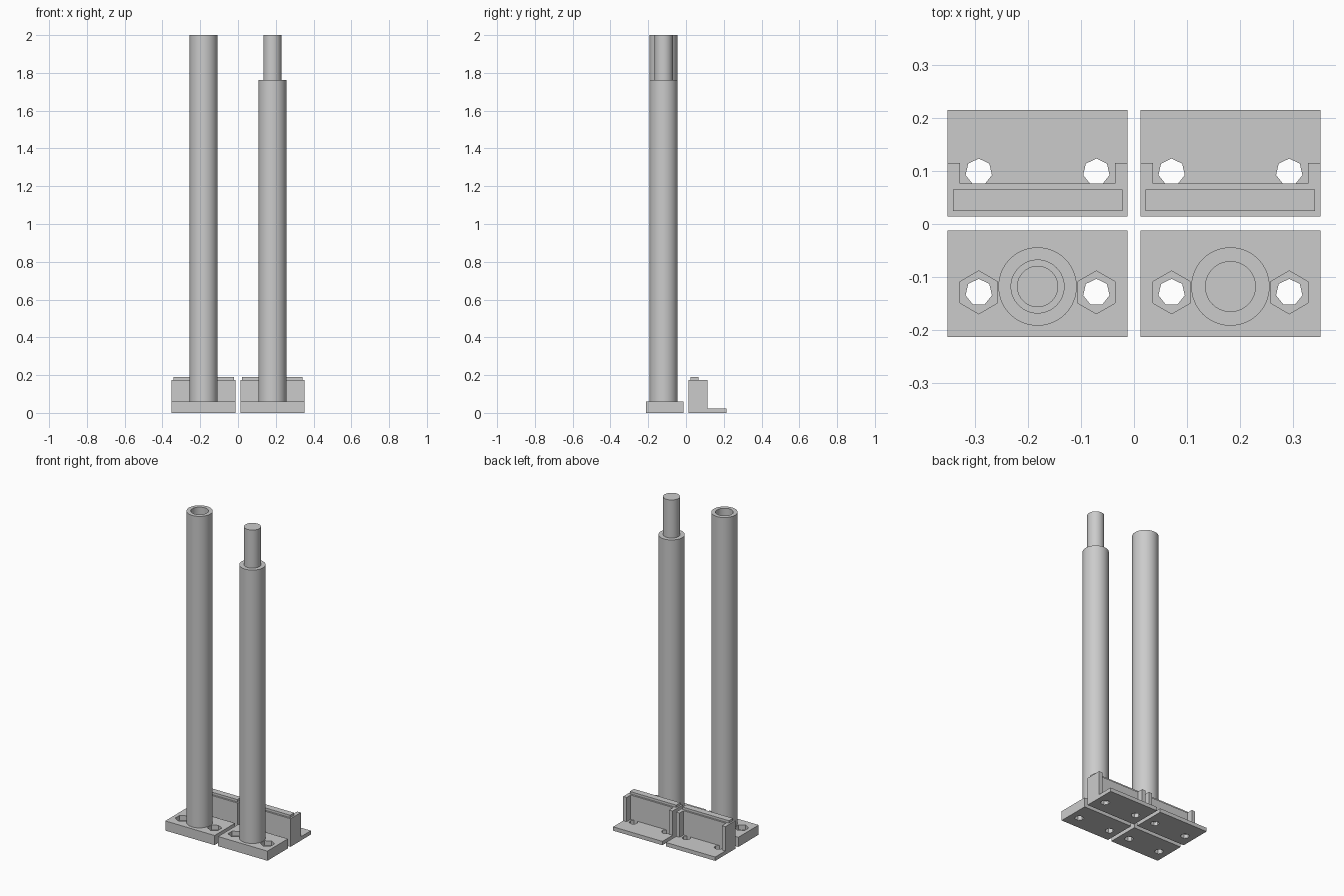
import bpy, bmesh, math

if "Cube" in bpy.data.objects:
    bpy.data.objects.remove(bpy.data.objects["Cube"])

grey = bpy.data.materials.new("plain_grey")
grey.diffuse_color = (0.6, 0.6, 0.6, 1)
grey.use_nodes = True
grey.node_tree.nodes["Principled BSDF"].inputs["Base Color"].default_value = grey.diffuse_color


def finish(bm, name):
    bmesh.ops.recalc_face_normals(bm, faces=bm.faces)
    me = bpy.data.meshes.new(name)
    bm.to_mesh(me)
    bm.free()
    me.materials.append(grey)
    ob = bpy.data.objects.new(name, me)
    bpy.context.collection.objects.link(ob)
    return ob


def prism(name, pts, z0, z1):
    """Extrude a flat outline from z0 to z1."""
    bm = bmesh.new()
    face = bm.faces.new([bm.verts.new((x, y, z0)) for x, y in pts])
    ext = bmesh.ops.extrude_face_region(bm, geom=[face])
    for v in ext["geom"]:
        if isinstance(v, bmesh.types.BMVert):
            v.co.z = z1
    return finish(bm, name)


def rect(x0, x1, y0, y1):
    return [(x0, y0), (x1, y0), (x1, y1), (x0, y1)]


def ngon(cx, cy, r, n):
    """Regular outline with one corner pointing to +y."""
    return [(cx + r * math.sin(2 * math.pi * i / n),
             cy + r * math.cos(2 * math.pi * i / n)) for i in range(n)]


def cut(ob, cutter):
    cutter.hide_render = True
    m = ob.modifiers.new("cut", "BOOLEAN")
    m.operation, m.solver, m.object = "DIFFERENCE", "EXACT", cutter
    bpy.context.view_layer.objects.active = ob
    bpy.ops.object.modifier_apply(modifier=m.name)
    bpy.data.objects.remove(cutter)


def lathe(name, profile, cx, cy, n=64):
    """Revolve (radius, z) points; the first and last rings are capped."""
    bm = bmesh.new()
    rings = [[bm.verts.new((x, y, z)) for x, y in ngon(cx, cy, r, n)]
             for r, z in profile]
    for a, b in zip(rings, rings[1:]):
        for i in range(n):
            j = (i + 1) % n
            bm.faces.new((a[i], a[j], b[j], b[i]))
    bm.faces.new(rings[0])
    bm.faces.new(rings[-1])
    ob = finish(bm, name)
    bpy.ops.object.select_all(action="DESELECT")
    ob.select_set(True)
    bpy.context.view_layer.objects.active = ob
    bpy.ops.object.shade_smooth_by_angle(angle=math.radians(35))
    return ob


HALF = 0.17          # half width of each plate
BOLT = 0.111         # bolt offset from the plate centre
POLE_Y = -0.118

for side, cx in (("left", -0.182), ("right", 0.182)):
    x0, x1 = cx - HALF, cx + HALF

    # foot plate with bolt holes and hexagonal nut pockets
    foot = prism(side + "_foot_plate", rect(x0, x1, -0.213, -0.012), 0, 0.06)
    # clamp plate behind it
    clamp = prism(side + "_clamp_plate", rect(x0, x1, 0.014, 0.215), 0, 0.024)
    for s in (-1, 1):
        bx = cx + s * BOLT
        cut(foot, prism("cutter", ngon(bx, -0.129, 0.0255, 7), -0.1, 0.1))
        cut(foot, prism("cutter", ngon(bx, -0.129, 0.0405, 6), 0.03, 0.1))
        cut(clamp, prism("cutter", ngon(bx, 0.098, 0.0255, 7), -0.1, 0.1))

    # upright wall with short cheeks at both ends
    prism(side + "_clamp_wall",
          [(x0, 0.014), (x1, 0.014), (x1, 0.115), (x1 - 0.024, 0.115),
           (x1 - 0.024, 0.076), (x0 + 0.024, 0.076), (x0 + 0.024, 0.115),
           (x0, 0.115)], 0.024, 0.175)
    # raised rib along the wall top
    prism(side + "_clamp_rib", rect(x0 + 0.01, x1 - 0.01, 0.025, 0.065), 0.175, 0.19)

# socket pole with a stepped bore
lathe("socket_pole", [(0.074, 0.06), (0.074, 2.0), (0.05, 2.0), (0.05, 1.75),
                      (0.038, 1.75), (0.038, 0.065)], -0.182, POLE_Y)
# pin pole with a narrower spigot
lathe("pin_pole", [(0.074, 0.06), (0.074, 1.763), (0.048, 1.763),
                   (0.048, 2.0)], 0.182, POLE_Y)
